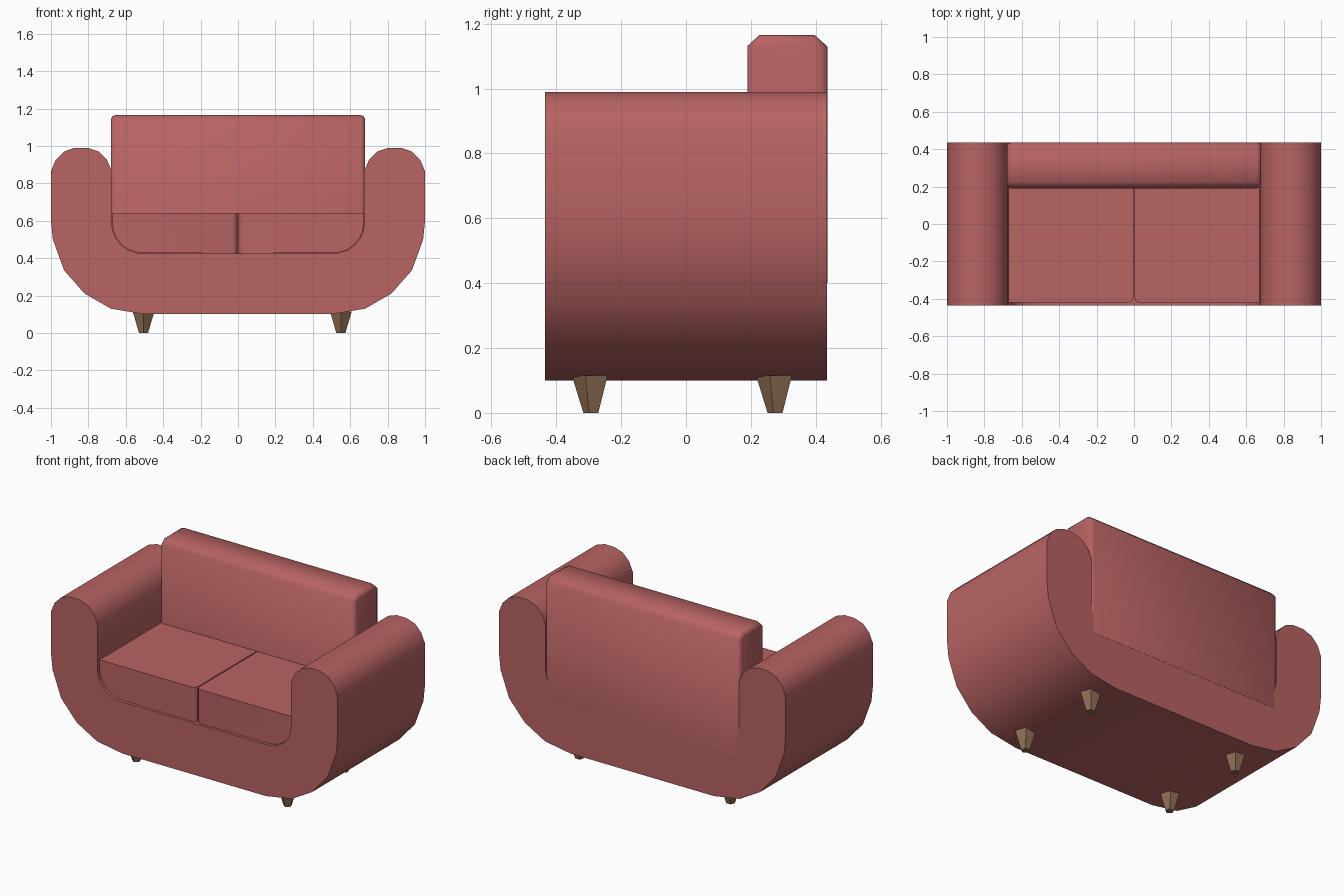
import bpy, bmesh, math
from mathutils import Vector

if "Cube" in bpy.data.objects:
    bpy.data.objects.remove(bpy.data.objects["Cube"])


def material(name, rgb):
    m = bpy.data.materials.new(name)
    m.diffuse_color = (*rgb, 1)
    m.use_nodes = True
    m.node_tree.nodes["Principled BSDF"].inputs["Base Color"].default_value = m.diffuse_color
    return m


RED = material("dusty red fabric", (0.48, 0.125, 0.125))
WOOD = material("brown wood", (0.28, 0.16, 0.09))


def finish(name, bm, mat, smooth_angle=None):
    bmesh.ops.recalc_face_normals(bm, faces=bm.faces)
    me = bpy.data.meshes.new(name)
    bm.to_mesh(me)
    bm.free()
    me.materials.append(mat)
    ob = bpy.data.objects.new(name, me)
    bpy.context.collection.objects.link(ob)
    if smooth_angle:
        bpy.ops.object.select_all(action='DESELECT')
        ob.select_set(True)
        bpy.context.view_layer.objects.active = ob
        bpy.ops.object.shade_smooth_by_angle(angle=math.radians(smooth_angle))
    return ob


def extrude(points, direction):
    """Closed solid from a list of 3D profile points."""
    bm = bmesh.new()
    face = bm.faces.new([bm.verts.new(p) for p in points])
    new = bmesh.ops.extrude_face_region(bm, geom=[face], use_keep_orig=True)["geom"]
    bmesh.ops.translate(bm, vec=Vector(direction),
                        verts=[g for g in new if isinstance(g, bmesh.types.BMVert)])
    return bm


def bevel(bm, test, width, segments):
    edges = [e for e in bm.edges if test(e)]
    bmesh.ops.bevel(bm, geom=edges, offset=width, segments=segments, profile=0.5,
                    affect='EDGES', clamp_overlap=True)


def inner_corner(gap=0.0, steps=6):
    """Rounded inside corner of the frame, from bottom to side."""
    return [(0.51 + (0.165 - gap) * math.sin(t), 0.585 - (0.16 - gap) * math.cos(t))
            for t in (math.pi / 2 * i / steps for i in range(steps + 1))]


# U-shaped frame: base and both rolled arms in one profile
outer = [(0.50, 0.10), (0.68, 0.13), (0.82, 0.21), (0.93, 0.335), (0.99, 0.50), (1.0, 0.60),
         (1.0, 0.865), (0.975, 0.925), (0.93, 0.97), (0.872, 0.99), (0.803, 0.99),
         (0.745, 0.97), (0.70, 0.925), (0.675, 0.865)]
half = outer + inner_corner()[::-1]
loop = half + [(-x, z) for x, z in reversed(half)]
finish("sofa_frame", extrude([(x, -0.435, z) for x, z in loop], (0, 0.87, 0)), RED, 35)

# Two seat cushions, rounded where they meet
for side, label in ((-1, "left"), (1, "right")):
    inner_x = 0.003
    prof = [(inner_x, 0.425)] + inner_corner(0.003) + [(0.672, 0.64), (inner_x, 0.64)]
    bm = extrude([(side * x, -0.42, z) for x, z in prof], (0, 0.70, 0))
    bevel(bm, lambda e: all(abs(v.co.x) < 0.01 and v.co.y < -0.41 for v in e.verts), 0.028, 3)
    finish(label + "_seat_cushion", bm, RED, 35)

# Backrest: chamfered side profile with softened ends
prof = [(0.19, 0.40), (0.19, 1.132), (0.226, 1.165), (0.397, 1.165), (0.436, 1.13), (0.436, 0.40)]
bm = extrude([(-0.68, y, z) for y, z in prof], (1.36, 0, 0))
bevel(bm, lambda e: abs(e.verts[0].co.x - e.verts[1].co.x) < 0.01
      and max(v.co.z for v in e.verts) > 0.5, 0.024, 2)
finish("backrest", bm, RED, 50)

# Five-sided tapered legs
for x, xl in ((-0.505, "left"), (0.55, "right")):
    for y, yl in ((-0.291, "front"), (0.277, "back")):
        ang = [-math.pi / 2 + 2 * math.pi * i / 5 for i in range(5)]
        bm = bmesh.new()
        low, top = ([bm.verts.new((x + r * math.cos(a), y + r * math.sin(a), z)) for a in ang]
                    for r, z in ((0.0255, 0.0), (0.061, 0.115)))
        bm.faces.new(low)
        bm.faces.new(top)
        for i in range(5):
            j = (i + 1) % 5
            bm.faces.new((low[i], low[j], top[j], top[i]))
        finish(f"{yl}_{xl}_leg", bm, WOOD)
